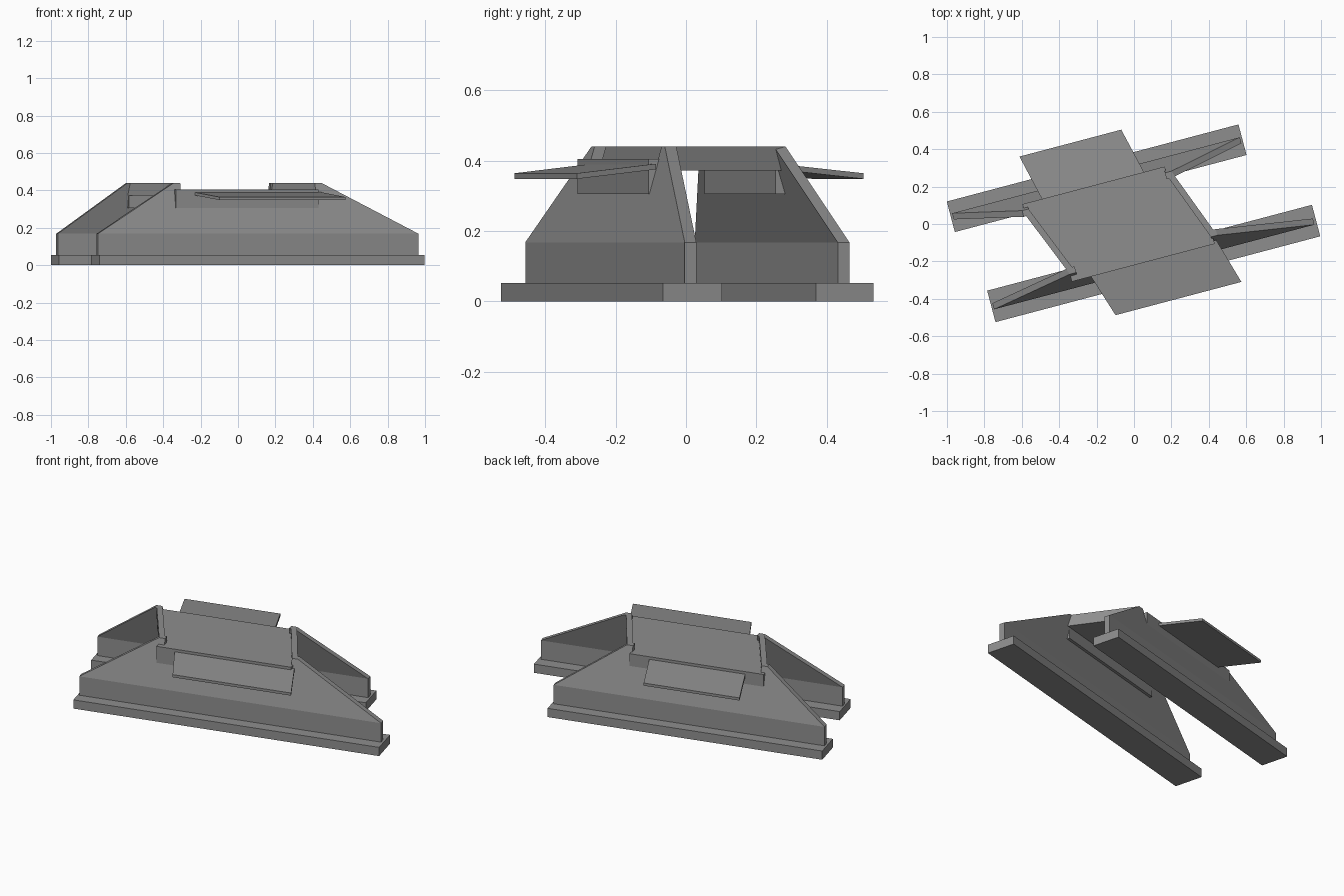
import bpy, bmesh, math
from mathutils import Matrix

if "Cube" in bpy.data.objects:
    bpy.data.objects.remove(bpy.data.objects["Cube"], do_unlink=True)

grey = bpy.data.materials.new("plain_grey")
grey.use_nodes = True
colour = (0.27, 0.27, 0.27, 1)
grey.diffuse_color = colour
grey.node_tree.nodes["Principled BSDF"].inputs["Base Color"].default_value = colour

# The whole structure sits turned on the ground plane
TURN = Matrix.Rotation(math.radians(14.8), 4, "Z")


def stack(name, rings):
    """Closed solid lofted through four-point rings, listed bottom to top."""
    bm = bmesh.new()
    loops = [[bm.verts.new(TURN @ Matrix.Translation(p).translation) for p in r] for r in rings]
    bm.faces.new(loops[0])
    bm.faces.new(loops[-1])
    for a, b in zip(loops, loops[1:]):
        for i in range(4):
            j = (i + 1) % 4
            bm.faces.new((a[i], a[j], b[j], b[i]))
    bmesh.ops.recalc_face_normals(bm, faces=bm.faces)
    mesh = bpy.data.meshes.new(name)
    bm.to_mesh(mesh)
    bm.free()
    mesh.materials.append(grey)
    ob = bpy.data.objects.new(name, mesh)
    bpy.context.collection.objects.link(ob)
    return ob


def ring(u, v, z):
    return [(u[0], v[0], z), (u[1], v[0], z), (u[1], v[1], z), (u[0], v[1], z)]


def box(name, u, v, z):
    return stack(name, [ring(u, v, z[0]), ring(u, v, z[1])])


def mix(a, b, t):
    return [p + (q - p) * t for p, q in zip(a, b)]


FOOT, BEND, DECK, TOP = 0.053, 0.168, 0.405, 0.44
TIP = 0.035


def side(name, foot_u, foot_v, wall_u, wall_v, top_u, top_v):
    """Footing, thin leaning wall and its two raised tips."""
    box(name + "_footing", foot_u, foot_v, (0, FOOT))
    t = (DECK - BEND) / (TOP - BEND)
    deck_u, deck_v = mix(wall_u, top_u, t), mix(wall_v, top_v, t)
    stack(name + "_wall", [ring(wall_u, wall_v, FOOT), ring(wall_u, wall_v, BEND),
                           ring(deck_u, deck_v, DECK)])
    for label, k, s in (("right", 0, 1), ("left", 1, -1)):
        inner = top_u[k] + s * TIP
        stack(name + "_tip_" + label, [ring((deck_u[k], inner), deck_v, DECK),
                                       ring((top_u[k], inner), top_v, TOP)])


front_top, back_top = (-0.40, 0.415), (-0.56, 0.265)
front_v, back_v = (-0.172, -0.138), (0.188, 0.222)
side("front", (-0.85, 0.946), (-0.318, -0.144), (-0.84, 0.932), (-0.25, -0.216),
     front_top, front_v)
side("back", (-0.937, 0.676), (0.203, 0.372), (-0.925, 0.665), (0.27, 0.304),
     back_top, back_v)

# Slanted deck bridging the two walls
deck = [(front_top[0], front_v[0]), (front_top[1], front_v[0]),
        (back_top[1], back_v[1]), (back_top[0], back_v[1])]
stack("deck", [[(u, v, z) for u, v in deck] for z in (0.372, DECK)])

# Raised rails along both open ends of the deck
for label, k, s in (("right", 0, TIP), ("left", 1, -TIP)):
    f, b = front_top[k], back_top[k]
    plan = [(f, front_v[0]), (f + s, front_v[0]), (b + s, back_v[1]), (b, back_v[1])]
    stack("end_rail_" + label, [[(u, v, z) for u, v in plan] for z in (0.39, TOP)])

# Hinge boxes on the outside of the walls
box("front_hinge_box", (-0.40, 0.39), (-0.213, -0.16), (0.305, DECK))
box("back_hinge_box", (-0.55, 0.237), (0.20, 0.255), (0.305, DECK))


# Drooping side plates, skewed in plan
def plate(name, inner_u, inner_v, outer_u, outer_v):
    lower = [(inner_u[0], inner_v, 0.375), (inner_u[1], inner_v, 0.375),
             (outer_u[1], outer_v, 0.348), (outer_u[0], outer_v, 0.348)]
    stack(name, [lower, [(u, v, z + 0.016) for u, v, z in lower]])


plate("front_plate", (-0.30, 0.403), -0.195, (-0.22, 0.476), -0.446)
plate("back_plate", (-0.437, 0.127), 0.235, (-0.50, 0.063), 0.505)
